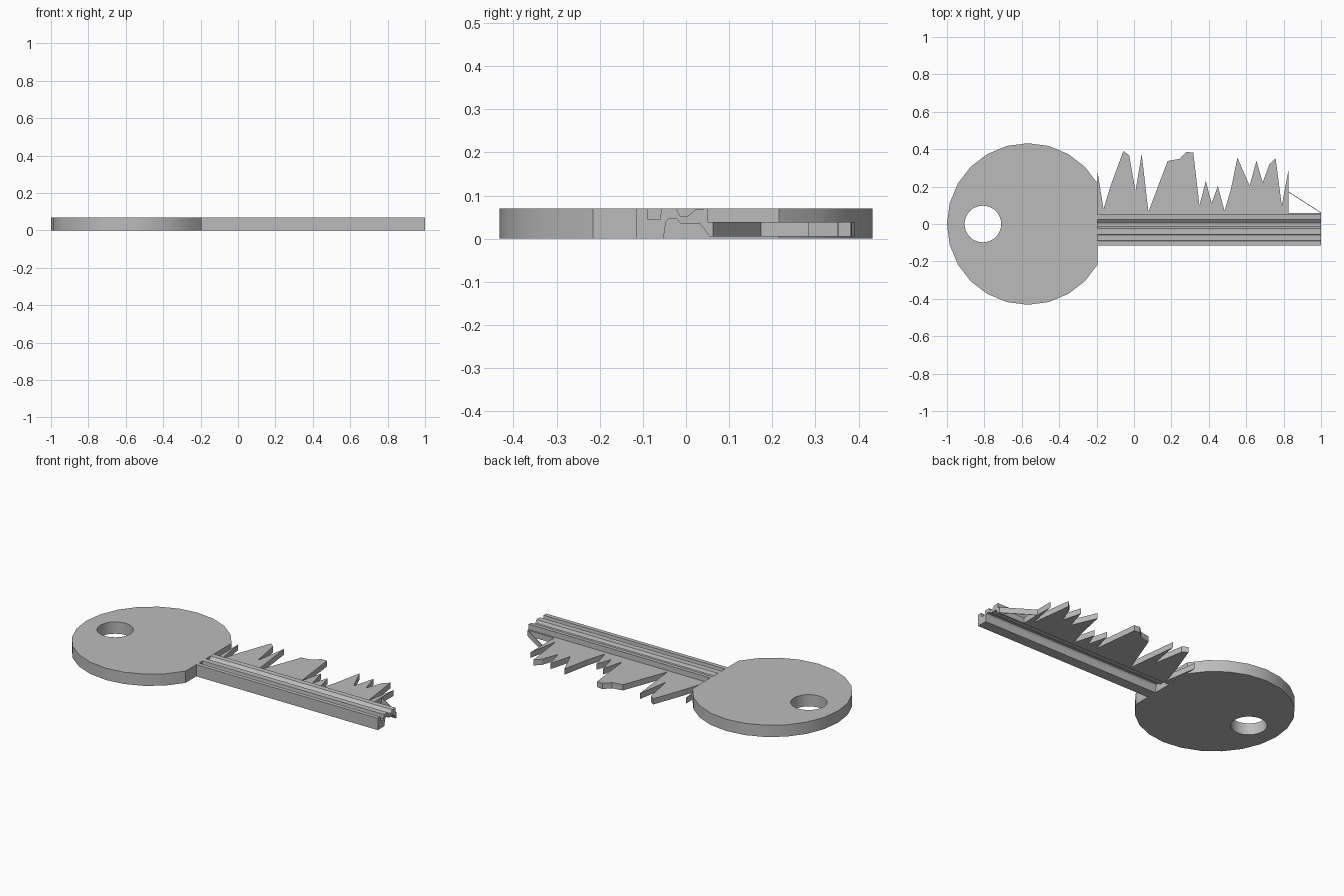
import bpy
import bmesh
from math import sin, cos, pi, radians
from mathutils import Vector

cube = bpy.data.objects.get("Cube")
if cube:
    bpy.data.objects.remove(cube, do_unlink=True)

steel = bpy.data.materials.new("grey steel")
steel.use_nodes = True
GREY = (0.5, 0.5, 0.5, 1)
steel.diffuse_color = GREY
steel.node_tree.nodes["Principled BSDF"].inputs["Base Color"].default_value = GREY

THICK = 0.07


def prism(name, loops, sweep):
    """Fill the closed loops (inner ones become holes) and sweep the face."""
    bm = bmesh.new()
    edges = []
    for loop in loops:
        vs = [bm.verts.new(p) for p in loop]
        edges += [bm.edges.new((a, b)) for a, b in zip(vs, vs[1:] + vs[:1])]
    sweep = Vector(sweep)
    bmesh.ops.triangle_fill(bm, use_beauty=True, edges=edges, normal=sweep.normalized())
    ext = bmesh.ops.extrude_face_region(bm, geom=bm.faces[:], use_keep_orig=True)
    moved = [g for g in ext["geom"] if isinstance(g, bmesh.types.BMVert)]
    bmesh.ops.translate(bm, verts=moved, vec=sweep)
    bmesh.ops.recalc_face_normals(bm, faces=bm.faces[:])
    mesh = bpy.data.meshes.new(name)
    bm.to_mesh(mesh)
    bm.free()
    mesh.materials.append(steel)
    obj = bpy.data.objects.new(name, mesh)
    bpy.context.collection.objects.link(obj)
    return obj


def arc(cx, radius, start, stop, steps):
    """Points on an arc in the ground plane, centred on the x axis."""
    angles = [start + (stop - start) * i / steps for i in range(steps + 1)]
    return [(cx + radius * cos(a), radius * sin(a), 0) for a in angles]


# Round head, cut straight on the shaft side, with a ring hole
rim = arc(-0.568, 0.432, pi / 6, 2 * pi - pi / 6, 20)
hole = arc(-0.808, 0.098, 0, 2 * pi, 32)[:-1]
head = prism("head", [rim, hole], (0, 0, THICK))
bpy.context.view_layer.objects.active = head
head.select_set(True)
bpy.ops.object.shade_smooth_by_angle(angle=radians(30))
head.select_set(False)

# Grooved shaft: cross-section in y and z, swept along x
section = [
    (-0.115, 0), (-0.052, 0), (-0.047, 0.038), (-0.04, 0.047), (-0.023, 0.047),
    (-0.012, 0.035), (0.032, 0.035), (0.055, 0.005), (0.06, 0.005), (0.06, 0.039),
    (0.051, 0.039), (0.05, THICK), (0.023, 0.068), (0.005, 0.053), (-0.014, 0.053),
    (-0.023, THICK), (-0.057, THICK), (-0.06, 0.045), (-0.088, 0.045),
    (-0.09, THICK), (-0.115, THICK),
]
prism("shaft", [[(-0.2, y, z) for y, z in section]], (1.2, 0, 0))

# Toothed blade along the back of the shaft
teeth = [
    (-0.195, 0.28), (-0.163, 0.08), (-0.125, 0.205), (-0.057, 0.39), (-0.026, 0.368),
    (0.008, 0.177), (0.041, 0.375), (0.077, 0.065), (0.18, 0.337), (0.243, 0.348),
    (0.28, 0.385), (0.317, 0.382), (0.35, 0.098), (0.384, 0.23), (0.415, 0.11),
    (0.448, 0.203), (0.484, 0.07), (0.518, 0.185), (0.553, 0.354), (0.618, 0.205),
    (0.655, 0.338), (0.688, 0.222), (0.724, 0.32), (0.757, 0.352), (0.79, 0.098),
    (0.825, 0.284),
]
outline = [(-0.195, 0.058)] + teeth + [(0.825, 0.058)]
prism("blade", [[(x, y, 0.005) for x, y in outline]], (0, 0, 0.034))

# Slim slanted wall joining the last tooth to the tip
wall = [(1, 0.058), (0.825, 0.17), (0.825, 0.174), (1, 0.062)]
prism("tip_wall", [[(x, y, 0.005) for x, y in wall]], (0, 0, 0.034))
